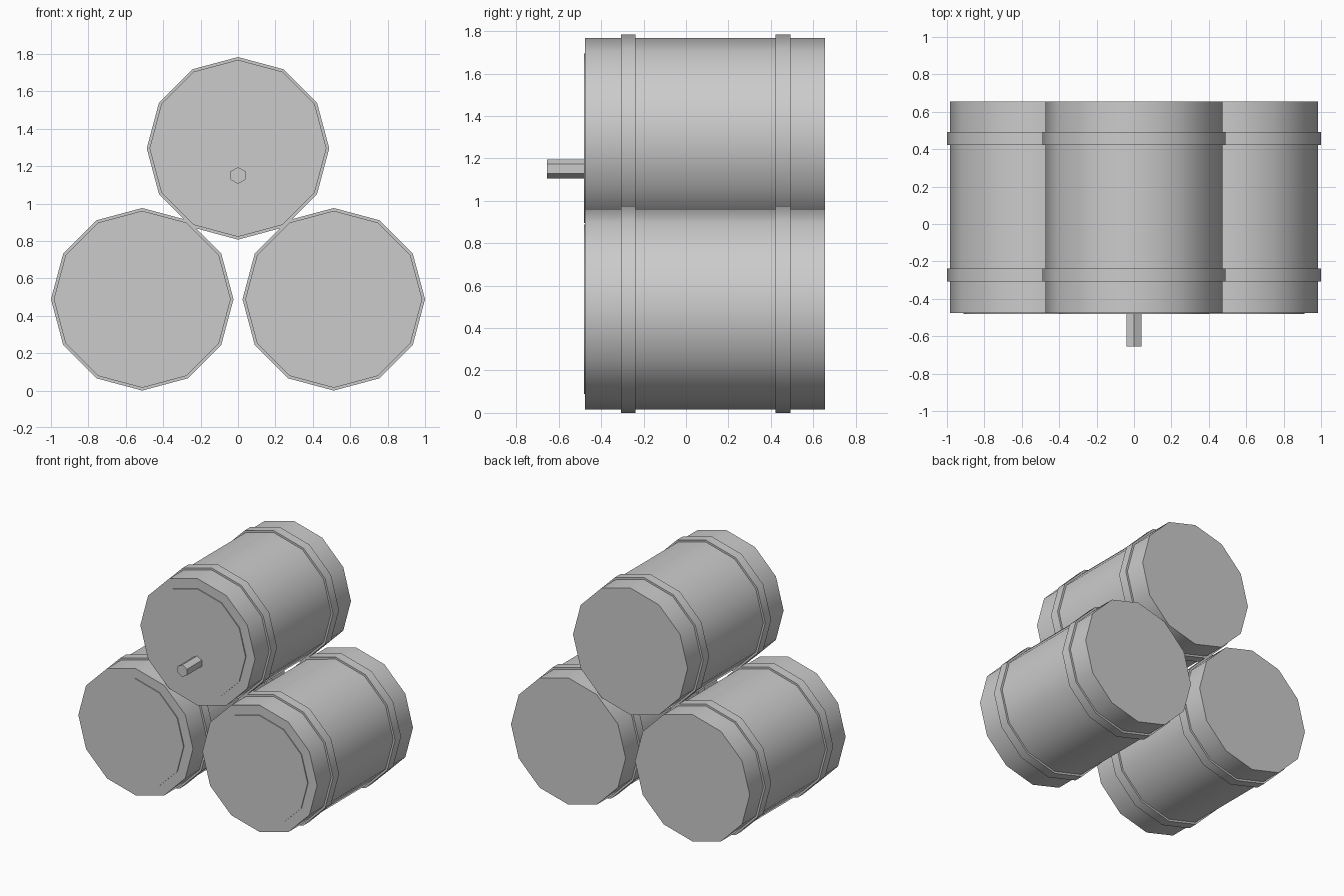
import bpy
import math

cube = bpy.data.objects.get("Cube")
if cube:
    bpy.data.objects.remove(cube, do_unlink=True)

grey = bpy.data.materials.new("plain grey")
grey.use_nodes = True
colour = (0.6, 0.6, 0.6, 1)
grey.diffuse_color = colour
grey.node_tree.nodes["Principled BSDF"].inputs["Base Color"].default_value = colour


def drum(name, x, z, radius, front, back, sides=12):
    """Closed cylinder lying along y, with a corner pointing straight up."""
    bpy.ops.mesh.primitive_cylinder_add(
        vertices=sides, radius=radius, depth=back - front,
        location=(x, (front + back) / 2, z), rotation=(math.pi / 2, 0, 0))
    part = bpy.context.object
    part.name = name
    part.data.materials.append(grey)
    return part


def smooth(part, degrees=40):
    bpy.ops.object.shade_smooth_by_angle(angle=math.radians(degrees))


# Three stacked barrels, each with two hoops and a thin front lid
for side, x, z in (("right", -0.512, 0.488), ("left", 0.512, 0.488), ("top", 0, 1.295)):
    smooth(drum(side + "_barrel_body", x, z, 0.473, -0.475, 0.656))
    smooth(drum(side + "_front_hoop", x, z, 0.488, -0.307, -0.237))
    smooth(drum(side + "_back_hoop", x, z, 0.488, 0.423, 0.493))
    smooth(drum(side + "_lid", x, z, 0.4, -0.482, -0.47))

# Tap on the top barrel
drum("tap", 0, 1.15, 0.045, -0.656, -0.475, sides=6)
